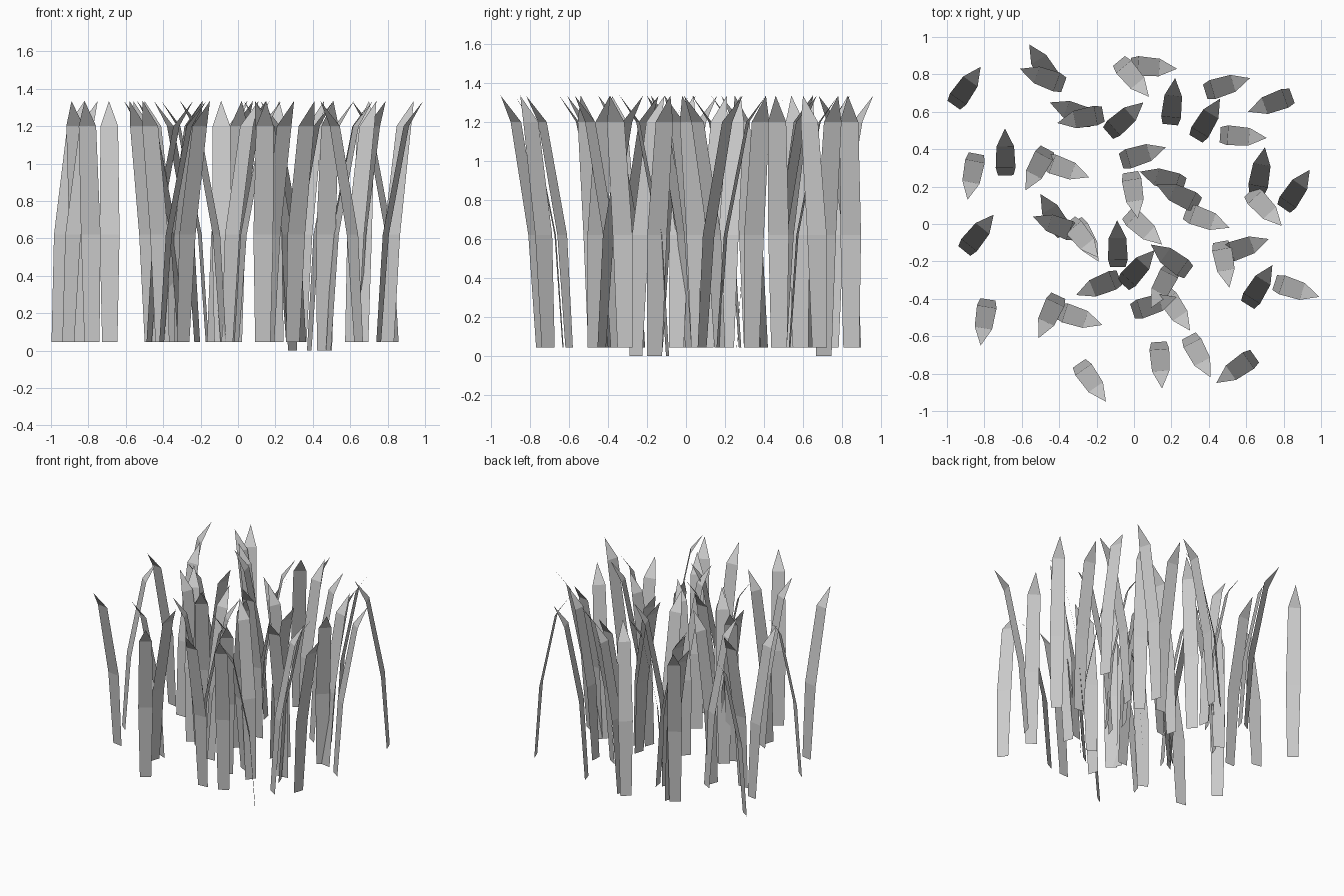
import bpy
import math
from mathutils import Vector

if "Cube" in bpy.data.objects:
    bpy.data.objects.remove(bpy.data.objects["Cube"])

grey = bpy.data.materials.new("plain_grey")
grey.diffuse_color = (0.6, 0.6, 0.6, 1)
grey.use_nodes = True
grey.node_tree.nodes["Principled BSDF"].inputs["Base Color"].default_value = grey.diffuse_color

# Blade profile from root to shoulder: lean distance, height, half width
PROFILE = [(0.0, 0.045, 0.041), (0.04, 0.62, 0.053), (0.155, 1.2, 0.047)]
TIP_LEAN, TIP_Z = 0.25, 1.335

# Each blade: tip x, tip y, lean heading in degrees
BACK_LEANING = [
    (-.82, .84, 55), (-.61, .83, 160), (-.56, .96, 122), (-.45, .65, 158),
    (.05, .65, 41), (.22, .78, 84), (.46, .67, 59), (-.69, .51, 91),
    (.17, .41, 17), (.03, .28, 163), (.12, .21, 155), (.70, .41, 80),
    (.94, .29, 56), (-.75, .05, 51), (-.50, .16, 121), (-.54, .04, 159),
    (-.09, .02, 91), (.11, -.14, 48), (.74, -.22, 58), (.23, -.39, 18),
]
FRONT_LEANING = [
    (.08, .68, -50), (.23, .83, -4), (-.41, .54, 191), (.61, .60, 200),
    (.71, .46, -4), (-.89, .13, 259), (-.58, .18, 242), (-.24, .25, -20),
    (.02, .03, -81), (.15, -.11, -42), (.51, -.02, -20), (.79, -.01, -47),
    (-.19, -.20, -60), (-.19, -.18, -51), (.99, -.39, -18), (-.31, -.38, 202),
    (-.51, -.61, 245), (-.17, -.54, -18), (.09, -.45, 242), (.30, -.57, -56),
    (-.82, -.65, 261), (.15, -.88, -86), (.41, -.82, -62), (-.15, -.95, -55),
    (.44, -.85, 215),
]
LONG_ROOTED = [(.62, .78, 17), (.09, -.11, 144), (.72, -.08, 19), (.51, -.34, -79)]


def grass_blade(name, x, y, heading, root_drop=0.0):
    """Single-sheet blade: two bent strips and a pointed tip."""
    a = math.radians(heading)
    lean = Vector((math.cos(a), math.sin(a), 0))
    side = Vector((-lean.y, lean.x, 0))
    root = Vector((x, y, 0)) - lean * TIP_LEAN
    verts = []
    for i, (d, z, w) in enumerate(PROFILE):
        centre = root + lean * d + Vector((0, 0, z - (root_drop if i == 0 else 0)))
        verts += [centre - side * w, centre + side * w]
    verts.append(root + lean * TIP_LEAN + Vector((0, 0, TIP_Z)))
    faces = [(0, 2, 3, 1), (2, 4, 5, 3), (4, 6, 5)]
    mesh = bpy.data.meshes.new(name)
    mesh.from_pydata(verts, [], faces)
    mesh.materials.append(grey)
    blade = bpy.data.objects.new(name, mesh)
    bpy.context.collection.objects.link(blade)


# Scattered clump of blades
for label, blades, drop in (("back_leaning_blade", BACK_LEANING, 0),
                            ("front_leaning_blade", FRONT_LEANING, 0),
                            ("long_rooted_blade", LONG_ROOTED, 0.045)):
    for n, (x, y, heading) in enumerate(blades, 1):
        grass_blade(f"{label}_{n}", x, y, heading, drop)
